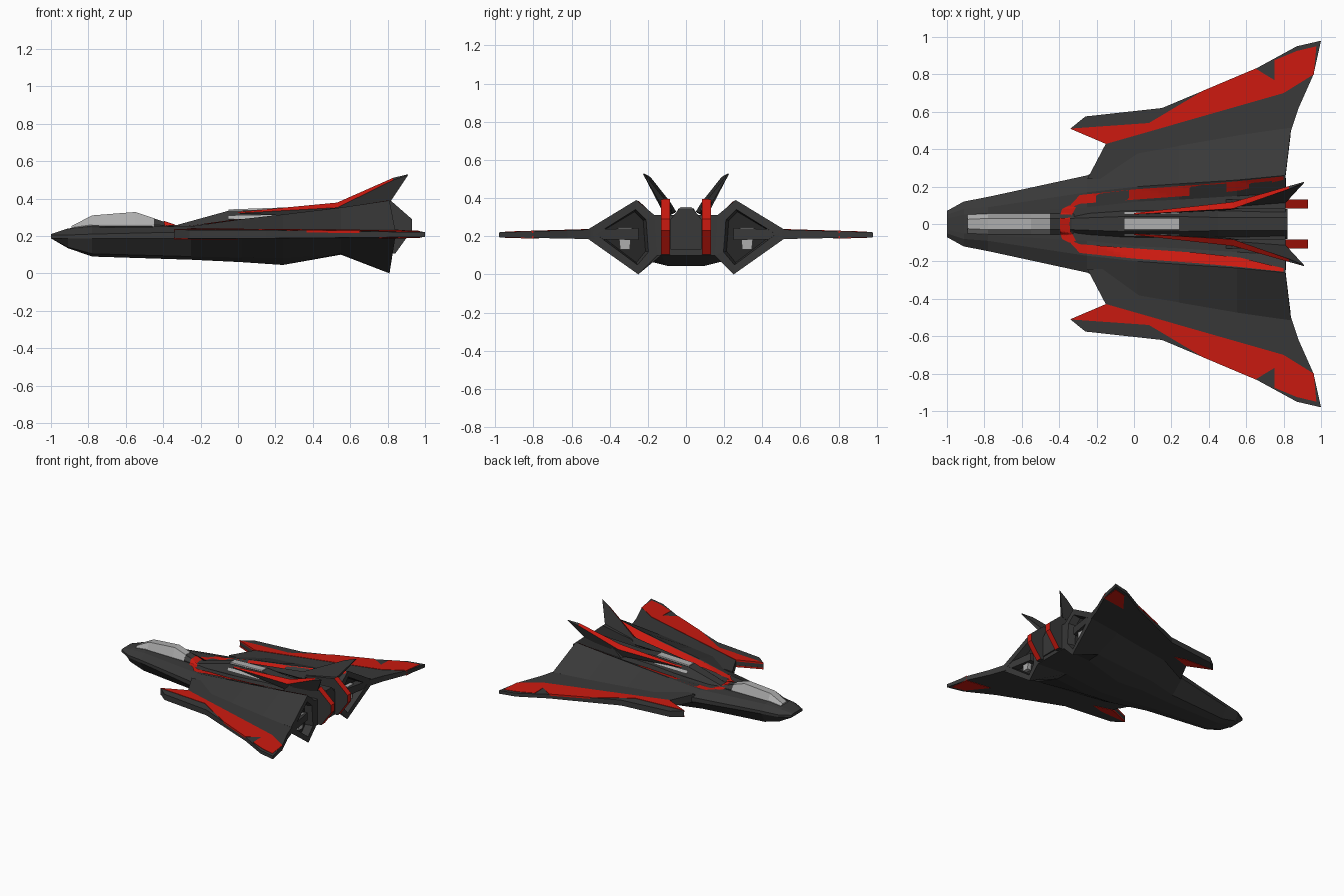
import bpy, bmesh
from mathutils import Vector
from mathutils.bvhtree import BVHTree

if "Cube" in bpy.data.objects:
    bpy.data.objects.remove(bpy.data.objects["Cube"])


def material(name, rgb):
    m = bpy.data.materials.new(name)
    m.diffuse_color = (*rgb, 1)
    m.use_nodes = True
    m.node_tree.nodes["Principled BSDF"].inputs["Base Color"].default_value = m.diffuse_color
    return m


DARK = material("dark_grey", (0.04, 0.04, 0.04))
RED = material("red", (0.6, 0.01, 0.005))
LIGHT = material("light_grey", (0.42, 0.42, 0.42))
BLACK = material("recess", (0.02, 0.02, 0.02))


def finish(name, bm, mats, normals=True):
    if normals:
        bmesh.ops.recalc_face_normals(bm, faces=bm.faces)
    me = bpy.data.meshes.new(name)
    bm.to_mesh(me)
    bm.free()
    for m in mats:
        me.materials.append(m)
    ob = bpy.data.objects.new(name, me)
    bpy.context.collection.objects.link(ob)
    return ob


def loft(name, stations, mat, tail=None):
    """Skin mirrored half sections: each station is (x, [(y, z), ...])."""
    bm = bmesh.new()
    rings = []
    for x, half in stations:
        pts = [(y, z) for y, z in half] + [(-y, z) for y, z in reversed(half)]
        rings.append([bm.verts.new((x + (tail or {}).get((x, i), 0), y, z))
                      for i, (y, z) in enumerate(pts)])
    n = len(rings[0])
    for a, b in zip(rings, rings[1:]):
        for i in range(n):
            j = (i + 1) % n
            bm.faces.new((a[i], a[j], b[j], b[i]))
    bm.faces.new(rings[0])
    return bm, rings


def prism(name, low, high, mats, accent=()):
    """Solid between two matching outlines; accent lists side faces in material 1."""
    bm = bmesh.new()
    a = [bm.verts.new(p) for p in low]
    b = [bm.verts.new(p) for p in high]
    bm.faces.new(a)
    bm.faces.new(b)
    n = len(a)
    for i in range(n):
        j = (i + 1) % n
        f = bm.faces.new((a[i], a[j], b[j], b[i]))
        f.material_index = 1 if i in accent else 0
    return finish(name, bm, mats)


# Hull: x, spine valley, nacelle ridge, chine (y, z), keel, belly
hull_rows = [
    (-1.0, .03, .21, .05, .21, .07, .205, .05, .187, .03, .187),
    (-.91, .05, .24, .08, .235, .12, .205, .09, .14, .05, .135),
    (-.78, .06, .255, .09, .245, .145, .21, .1, .105, .05, .09),
    (-.25, .09, .25, .17, .252, .26, .222, .15, .09, .07, .073),
    (.02, .12, .265, .2, .29, .39, .235, .22, .085, .1, .06),
    (.24, .13, .28, .215, .315, .425, .235, .24, .08, .1, .045),
    (.55, .15, .295, .235, .352, .475, .235, .24, .105, .13, .1),
    (.81, .165, .31, .26, .39, .515, .235, .25, 0, .15, .1)]
sections = []
for x, by, bz, cy, cz, dy, dz, fy, fz, hy, hz in hull_rows:
    sections.append((x, [(by, bz), (cy, cz), (dy, dz), (dy, .187), (fy, fz), (hy, hz)]))
bm, rings = loft("hull", sections, DARK,
                 {(.81, i): .03 for i in (2, 3, 8, 9)})
r = rings[-1]
bm.faces.new([r[0], r[5], r[6], r[11]])
exhausts = [bm.faces.new(r[0:6]), bm.faces.new(r[6:12])]
bmesh.ops.recalc_face_normals(bm, faces=bm.faces)
bmesh.ops.inset_individual(bm, faces=exhausts, thickness=.05, depth=0)
bmesh.ops.inset_individual(bm, faces=exhausts, thickness=.012, depth=-.06)
for f in exhausts:
    f.material_index = 1
hull = finish("hull", bm, [DARK, BLACK], normals=False)


def body(name, rows, mat):
    bm, rings = loft(name, rows, mat)
    bm.faces.new(rings[-1])
    return finish(name, bm, [mat])


# Spine, canopy and its rear fairing
spine = body("spine", [
    (x, [(ty, tz), (by, bz), (by, .13)]) for x, ty, tz, by, bz in [
        (-.34, .03, .255, .05, .24), (-.05, .04, .335, .07, .27),
        (.24, .04, .345, .075, .27), (.45, .035, .33, .08, .28),
        (.82, .035, .345, .08, .29)]], DARK)
body("canopy", [
    (x, [(ty, tz), (sy, sz), (sy, .22)]) for x, ty, tz, sy, sz in [
        (-.89, .025, .253, .05, .245), (-.78, .03, .31, .055, .26),
        (-.55, .03, .328, .055, .26), (-.45, .03, .295, .055, .26)]], LIGHT)
fairing = body("canopy_fairing", [
    (-.45, [(.03, .294), (.055, .26), (.055, .2)]),
    (-.32, [(.03, .252), (.055, .25), (.055, .2)])], DARK)
body("spine_window", [
    (-.05, [(.03, .342), (.064, .29), (.04, .28)]),
    (.24, [(.03, .352), (.066, .295), (.04, .28)])], LIGHT)

# Red paint strips laid onto the body from above
verts, polys = [], []
for ob in (hull, spine, fairing):
    k = len(verts)
    verts += [v.co.copy() for v in ob.data.vertices]
    polys += [[k + i for i in p.vertices] for p in ob.data.polygons]
tree = BVHTree.FromPolygons(verts, polys)


def paint(name, pairs, side, steps=8, across=4):
    bm = bmesh.new()
    rows = []
    for (a, b), (c, d) in zip(pairs, pairs[1:]):
        for s in range(steps + 1):
            t = s / steps
            p, q = Vector(a).lerp(Vector(c), t), Vector(b).lerp(Vector(d), t)
            row = []
            for k in range(across + 1):
                w = p.lerp(q, k / across)
                hit = tree.ray_cast(Vector((w.x, w.y * side, 1)), Vector((0, 0, -1)))[0]
                z = hit.z if hit else .25
                row.append(bm.verts.new((w.x, w.y * side, z + .004)))
            rows.append(row)
    for a, b in zip(rows, rows[1:]):
        for k in range(across):
            bm.faces.new((a[k], a[k + 1], b[k + 1], b[k]))
    bmesh.ops.remove_doubles(bm, verts=bm.verts, dist=.0005)
    bmesh.ops.recalc_face_normals(bm, faces=bm.faces)
    if sum(f.normal.z for f in bm.faces) < 0:
        bmesh.ops.reverse_faces(bm, faces=bm.faces)
    finish(name, bm, [RED], normals=False)


stripe = [((x, a), (x, b)) for x, a, b in [
    (-.35, .083, .09), (-.29, .108, .155), (0, .13, .185),
    (.35, .155, .21), (.57, .18, .23), (.8, .237, .255)]]
collar = [((-.31, .09), (-.345, .1)), ((-.325, .06), (-.385, .08)),
          ((-.34, .04), (-.395, .05)), ((-.345, 0), (-.395, 0))]

wing = [(-.25, .24), (-.15, .43), (-.34, .51), (-.26, .575), (.15, .62), (.65, .83),
        (.87, .95), (1, .98), (.96, .8), (.88, .62), (.84, .5), (.8, .25)]
wing_red = [(-.342, .51), (-.15, .428), (.8, .7), (.961, .8), (.975, .95), (.87, .925),
            (.75, .875), (.75, .77), (.65, .831), (.37, .713), (.08, .54)]
prong_red = [(-.342, .51), (-.15, .428), (0, .472), (-.1, .5)]
tip_red = [(.75, .77), (.961, .8), (.975, .95), (.87, .925)]
tail_plate = [(.48, .28), (.55, .35), (.81, .395), (.93, .29), (.93, .23), (.84, .105), (.55, .11)]
fin = [(0, .055, .325, .01), (.53, .1, .365, .045), (.83, .195, .505, .02),
       (.91, .223, .528, .006), (.81, .125, .385, .03), (.5, .09, .31, .04)]
nozzle = [(.283, .245), (.357, .245), (.345, .13), (.295, .13)]


def top(y):
    return .25 - .03 * y


def under(y):
    return .175 + .02 * y


for s, label in ((1, "left"), (-1, "right")):
    # Wing slab with red panels above and below
    prism(label + "_wing", [(x, s * y, under(y)) for x, y in wing],
          [(x, s * y, top(y)) for x, y in wing], [DARK])
    prism(label + "_wing_stripe", [(x, s * y, top(y) - .01) for x, y in wing_red],
          [(x, s * y, top(y) + .003) for x, y in wing_red], [RED])
    for part, pts in (("prong", prong_red), ("tip", tip_red)):
        prism(f"{label}_{part}_underside", [(x, s * y, under(y) - .003) for x, y in pts],
              [(x, s * y, under(y) + .01) for x, y in pts], [RED])
    # Tail plate with red rear edge
    prism(label + "_tail_plate", [(x, s * .083, z) for x, z in tail_plate],
          [(x, s * .13, z) for x, z in tail_plate], [DARK, RED], (2, 3, 4))
    # Canted fin with red leading edge
    prism(label + "_fin", [(x, s * (y - .4 * t), z + .3 * t) for x, y, z, t in fin],
          [(x, s * (y + .4 * t), z - .3 * t) for x, y, z, t in fin], [DARK, RED], (0, 1))
    # Exhaust nozzle plate
    prism(label + "_nozzle", [(.72, s * y, z) for y, z in nozzle],
          [(.79, s * y, z) for y, z in nozzle], [LIGHT])
    paint(label + "_body_stripe", stripe, s)
    paint(label + "_collar", collar, s)
